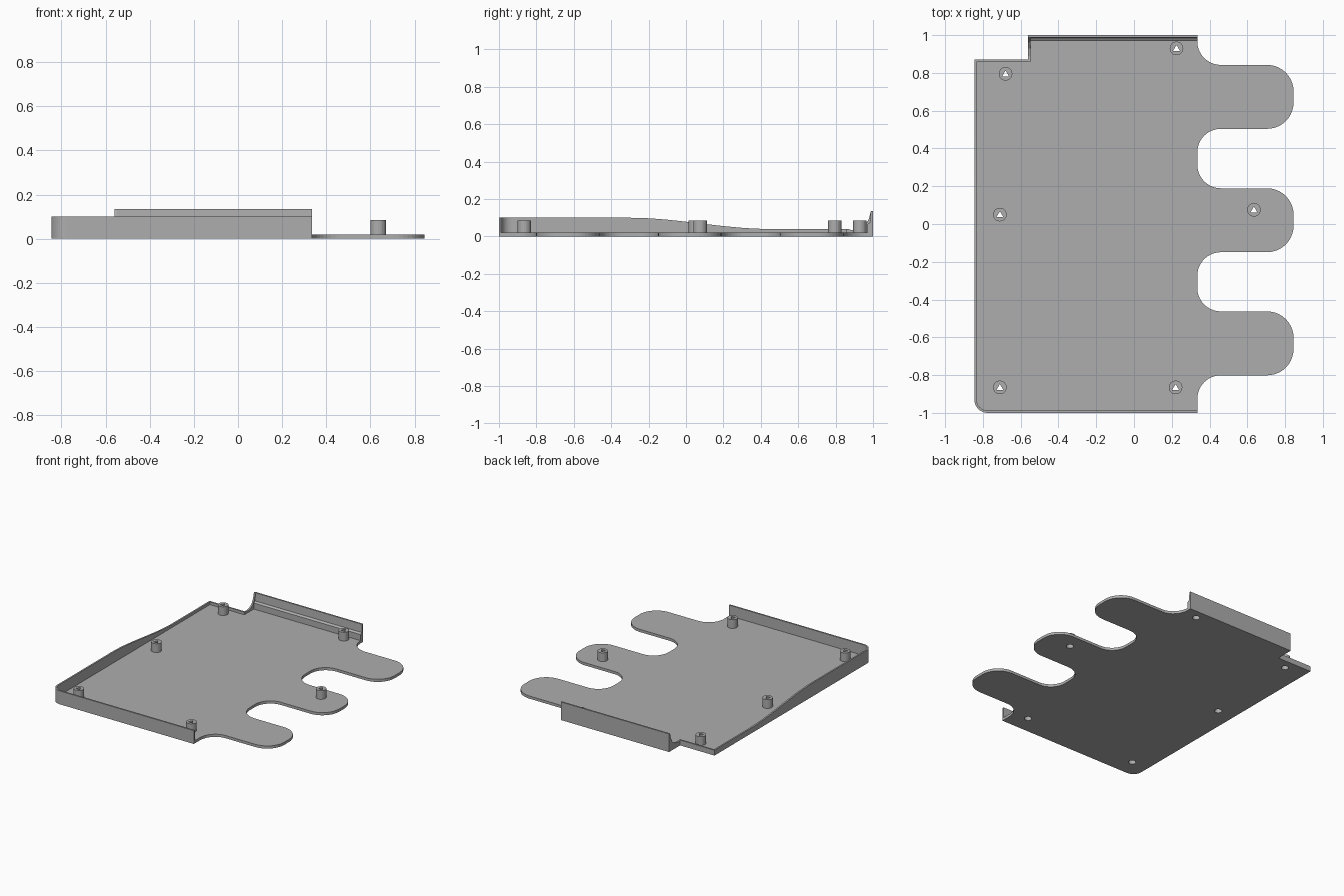
import bpy, bmesh, math

if "Cube" in bpy.data.objects:
    bpy.data.objects.remove(bpy.data.objects["Cube"])

grey = bpy.data.materials.new("plain grey")
grey.diffuse_color = (0.42, 0.42, 0.42, 1)
grey.use_nodes = True
grey.node_tree.nodes["Principled BSDF"].inputs["Base Color"].default_value = grey.diffuse_color

T = 0.012          # wall thickness
PLATE = 0.02       # floor thickness
X0, X1, XF = -0.845, 0.335, 0.845   # left edge, body right edge, finger tips


def arc(cx, cy, r, a0, a1, n=10):
    return [(cx + r * math.cos(math.radians(a0 + (a1 - a0) * i / n)),
             cy + r * math.sin(math.radians(a0 + (a1 - a0) * i / n))) for i in range(n + 1)]


def circle(cx, cy, r, n=24, a0=0):
    return arc(cx, cy, r, a0, a0 + 360, n)[:-1]


def add_mesh(name, me):
    me.materials.clear()
    me.materials.append(grey)
    ob = bpy.data.objects.new(name, me)
    bpy.context.collection.objects.link(ob)
    return ob


def prism(name, loops, z0, z1):
    """Extrude closed 2D loops; inner loops become holes."""
    cu = bpy.data.curves.new(name + "_profile", 'CURVE')
    cu.dimensions, cu.fill_mode, cu.extrude = '2D', 'BOTH', (z1 - z0) / 2
    for pts in loops:
        sp = cu.splines.new('POLY')
        sp.points.add(len(pts) - 1)
        for p, (x, y) in zip(sp.points, pts):
            p.co = (x, y, 0, 1)
        sp.use_cyclic_u = True
    tmp = bpy.data.objects.new(name + "_tmp", cu)
    bpy.context.collection.objects.link(tmp)
    dg = bpy.context.evaluated_depsgraph_get()
    me = bpy.data.meshes.new_from_object(tmp.evaluated_get(dg))
    bpy.data.objects.remove(tmp)
    bm = bmesh.new()
    bm.from_mesh(me)
    bmesh.ops.remove_doubles(bm, verts=bm.verts, dist=1e-5)
    bmesh.ops.recalc_face_normals(bm, faces=bm.faces)
    bmesh.ops.translate(bm, verts=bm.verts, vec=(0, 0, (z0 + z1) / 2))
    bm.to_mesh(me)
    bm.free()
    for p in me.polygons:
        p.use_smooth = False
    return add_mesh(name, me)


def sweep(name, sections):
    """Join matching cross-sections into a closed solid."""
    bm = bmesh.new()
    rings = [[bm.verts.new(p) for p in s] for s in sections]
    n = len(rings[0])
    for a, b in zip(rings, rings[1:]):
        for i in range(n):
            bm.faces.new((a[i], a[(i + 1) % n], b[(i + 1) % n], b[i]))
    bm.faces.new(rings[0])
    bm.faces.new(rings[-1][::-1])
    bmesh.ops.recalc_face_normals(bm, faces=bm.faces)
    me = bpy.data.meshes.new(name)
    bm.to_mesh(me)
    bm.free()
    return add_mesh(name, me)


def rim(t):
    """Notch, left side, rounded corner and front edge, offset inward by t."""
    pts = [(-0.56, 0.87 - t), (X0 + t, 0.87 - t)]
    pts += [(X0 + t, 0.5 - 0.05 * i) for i in range(17)]
    pts += arc(-0.775, -0.93, 0.07 - t, 180, 270)
    return pts + [(X1, -1 + t)]


def rim_height(y):
    s = min(max((y + 0.3) / 0.75, 0), 1)
    return 0.1 - 0.06 * s * s * (3 - 2 * s)


# floor plate with three rounded fingers and screw holes
bosses = [(-0.68, 0.795), (0.225, 0.93), (-0.71, 0.05),
          (0.635, 0.075), (-0.71, -0.865), (0.22, -0.865)]
outline = rim(T)
R, F, HALF = 0.14, 0.125, 0.169
for yc in (-0.632, 0.02, 0.673):
    outline += arc(X1 + F, yc - HALF - F, F, 180, 90)
    outline += arc(XF - R, yc - HALF + R, R, -90, 0)
    outline += arc(XF - R, yc + HALF - R, R, 0, 90)
    outline += arc(X1 + F, yc + HALF + F, F, 270, 180)
outline += [(X1, 0.97), (-0.56, 0.97)]
prism("floor_plate", [outline] + [circle(x, y, 0.025) for x, y in bosses], 0, PLATE)

# side wall that drops towards the back
sweep("side_wall", [
    [(a[0], a[1], 0), (a[0], a[1], rim_height(a[1])),
     (b[0], b[1], rim_height(a[1])), (b[0], b[1], 0)]
    for a, b in zip(rim(0), rim(T))])

# taller back wall with an inner ledge
back = [(1, 0), (1, 0.135), (0.988, 0.135), (0.985, 0.075), (0.97, 0.065), (0.97, 0)]
sweep("back_wall", [[(x, y, z) for y, z in back] for x in (-0.56, X1)])

# curved gusset at the notch end of the back wall
gusset = [(0.858, PLATE), (0.858, 0.04), (0.89, 0.034), (0.93, 0.041),
          (0.96, 0.062), (0.978, 0.095), (0.988, 0.135), (0.988, PLATE)]
sweep("notch_gusset", [[(x, y, z) for y, z in gusset] for x in (-0.56, -0.56 + T)])

# screw bosses: hollow tube below, cap with a triangular hole above
for i, (x, y) in enumerate(bosses):
    outer = circle(x, y, 0.036)
    prism(f"boss_tube_{i + 1}", [outer, circle(x, y, 0.025)], PLATE, 0.05)
    prism(f"boss_cap_{i + 1}", [outer, circle(x, y - 0.003, 0.021, 3, 90)], 0.05, 0.085)
